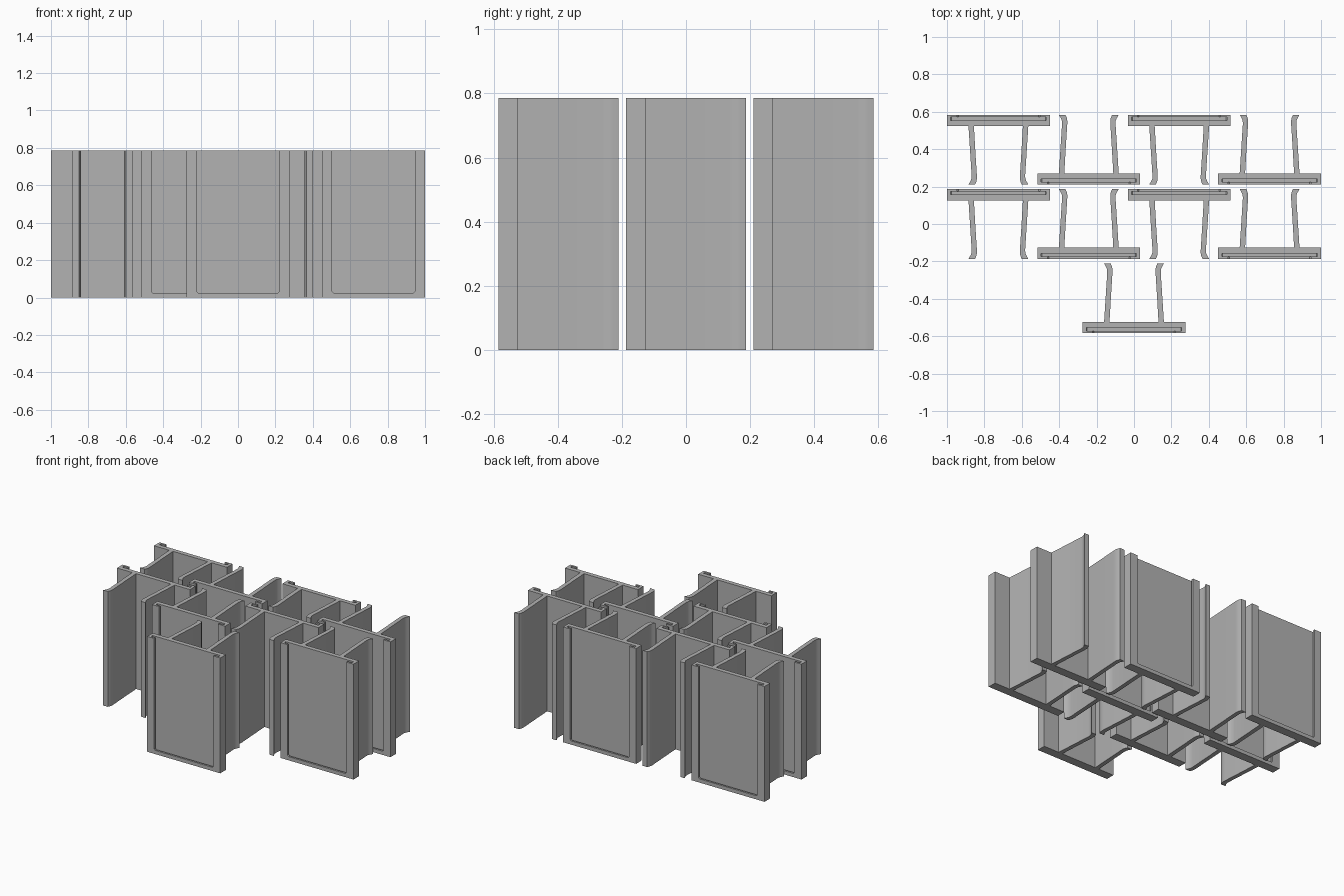
import bpy, bmesh, math
from mathutils import Vector

if "Cube" in bpy.data.objects:
    bpy.data.objects.remove(bpy.data.objects["Cube"], do_unlink=True)

HEIGHT, DEPTH, HALF_W, PLATE = 0.785, 0.373, 0.275, 0.06

grey = bpy.data.materials.new("plain grey")
grey.use_nodes = True
colour = (0.45, 0.45, 0.45, 1)
grey.diffuse_color = colour
grey.node_tree.nodes["Principled BSDF"].inputs["Base Color"].default_value = colour


def prism(name, outline, direction):
    """Extrude a closed 3D outline into a solid."""
    bm = bmesh.new()
    face = bm.faces.new([bm.verts.new(p) for p in outline])
    moved = bmesh.ops.extrude_face_region(bm, geom=[face])["geom"]
    verts = [g for g in moved if isinstance(g, bmesh.types.BMVert)]
    bmesh.ops.translate(bm, verts=verts, vec=Vector(direction))
    bmesh.ops.recalc_face_normals(bm, faces=bm.faces)
    mesh = bpy.data.meshes.new(name)
    bm.to_mesh(mesh)
    bm.free()
    mesh.materials.append(grey)
    obj = bpy.data.objects.new(name, mesh)
    bpy.context.collection.objects.link(obj)
    return obj


# Holder cross-section: a plate with two leaning legs that flare at the tips
leg = [(0.160, PLATE), (0.151, 0.20), (0.143, 0.325), (0.144, 0.342),
       (0.150, 0.356), (0.160, DEPTH), (0.125, DEPTH), (0.118, 0.358),
       (0.115, 0.342), (0.115, 0.325), (0.123, 0.20), (0.131, PLATE)]
right_half = [(HALF_W, 0), (HALF_W, PLATE)] + leg
left_half = [(-x, y) for x, y in reversed(right_half)]
mid = DEPTH / 2
body = prism("holder_body", [(x, y - mid, 0) for x, y in right_half + left_half],
             (0, 0, HEIGHT))


def slot(name, half, bottom, chamfer, y0, y1):
    """Cutter for a pocket that is open at the top of the plate."""
    side = [(half, 1), (half, bottom + chamfer), (half - chamfer, bottom)]
    outline = side + [(-x, z) for x, z in reversed(side)]
    cutter = prism(name, [(x, y0 - mid, z) for x, z in outline], (0, y1 - y0, 0))
    cutter.hide_render = True
    return cutter


# Card slot: a wide cavity behind a narrower window
cutters = [slot("cavity_cutter", 0.255, 0.014, 0.004, 0.013, 0.030),
           slot("window_cutter", 0.222, 0.025, 0.008, -0.02, 0.022)]
for cutter in cutters:
    mod = body.modifiers.new(cutter.name, "BOOLEAN")
    mod.operation, mod.solver, mod.object = "DIFFERENCE", "EXACT", cutter

bpy.context.view_layer.update()
graph = bpy.context.evaluated_depsgraph_get()
holder_mesh = bpy.data.meshes.new_from_object(body.evaluated_get(graph))
holder_mesh.name = "holder"
for helper in cutters + [body]:
    bpy.data.objects.remove(helper, do_unlink=True)


def place(name, x, y, turned):
    obj = bpy.data.objects.new(name, holder_mesh)
    obj.location = (x, y, 0)
    obj.rotation_euler.z = math.pi if turned else 0
    bpy.context.collection.objects.link(obj)
    return obj


# Interlocking rows, alternately facing back and front, plus one in front
ROW = 0.3975
holders = [place("front_holder", 0, -ROW, False)]
for row, y in (("middle", 0), ("back", ROW)):
    for i in range(4):
        holders.append(place(f"{row}_row_holder_{i + 1}", -0.725 + i * 1.45 / 3,
                             y, i % 2 == 0))

# Smooth the gently curved legs, keep the corners sharp
bpy.ops.object.select_all(action="DESELECT")
holders[0].select_set(True)
bpy.context.view_layer.objects.active = holders[0]
bpy.ops.object.shade_smooth_by_angle(angle=math.radians(30))
